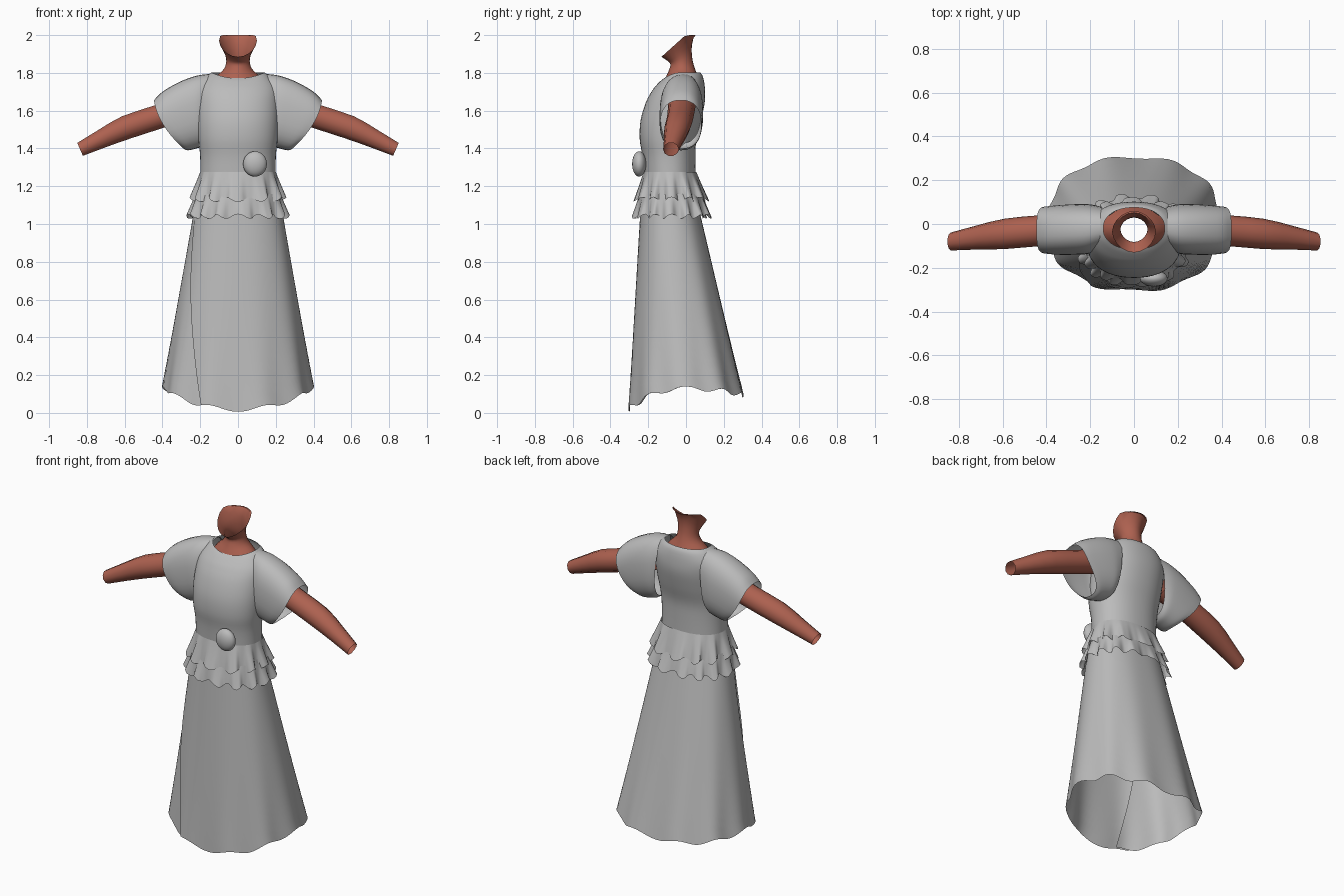
import bpy, bmesh, math
from math import sin, cos, pi, tau, tanh
from mathutils import Vector

if "Cube" in bpy.data.objects:
    bpy.data.objects.remove(bpy.data.objects["Cube"], do_unlink=True)


def material(name, rgb):
    m = bpy.data.materials.new(name)
    m.use_nodes = True
    m.diffuse_color = (*rgb, 1)
    m.node_tree.nodes["Principled BSDF"].inputs["Base Color"].default_value = (*rgb, 1)
    return m


cloth = material("grey cloth", (0.5, 0.5, 0.5))
skin = material("warm skin", (0.42, 0.12, 0.08))


def finish(bm, name, mat, angle=50):
    bmesh.ops.recalc_face_normals(bm, faces=bm.faces)
    mesh = bpy.data.meshes.new(name)
    bm.to_mesh(mesh)
    bm.free()
    mesh.materials.append(mat)
    obj = bpy.data.objects.new(name, mesh)
    bpy.context.collection.objects.link(obj)
    bpy.ops.object.select_all(action="DESELECT")
    obj.select_set(True)
    bpy.context.view_layer.objects.active = obj
    bpy.ops.object.shade_smooth_by_angle(angle=math.radians(angle))
    return obj


def loft(name, rings, mat, closed=True, angle=50):
    """Skin a list of point rings into an open tube or wrap."""
    bm = bmesh.new()
    rows = [[bm.verts.new(p) for p in ring] for ring in rings]
    n = len(rows[0])
    for a, b in zip(rows, rows[1:]):
        for i in range(n if closed else n - 1):
            j = (i + 1) % n
            bm.faces.new((a[i], a[j], b[j], b[i]))
    return finish(bm, name, mat, angle)


def smooth_keys(keys, steps):
    """Catmull-Rom interpolation of key tuples."""
    out = []
    for i in range(len(keys) - 1):
        p0, p1 = keys[max(i - 1, 0)], keys[i]
        p2, p3 = keys[i + 1], keys[min(i + 2, len(keys) - 1)]
        for s in range(steps):
            t = s / steps
            out.append([b + 0.5 * t * (c - a + t * (2 * a - 5 * b + 4 * c - d + t * (3 * (b - c) + d - a)))
                        for a, b, c, d in zip(p0, p1, p2, p3)])
    return out + [list(keys[-1])]


def rounded(a, p):
    """Unit superellipse point at angle a."""
    c, s = cos(a), sin(a)
    return (math.copysign(abs(c) ** (2 / p), c), math.copysign(abs(s) ** (2 / p), s))


def oval(a, hw, front, back, p=2, scale=1):
    c, s = rounded(a, p)
    return c * hw * scale, (front + back) / 2 + s * (back - front) / 2 * scale


def angles(n):
    return [tau * i / n for i in range(n)]


# Bodice: z, half width, front y, back y
bodice_keys = [(1.20, .20, -.22, .05), (1.35, .20, -.23, .05), (1.45, .21, -.245, .055),
               (1.55, .217, -.24, .08), (1.65, .217, -.21, .10), (1.72, .21, -.17, .10),
               (1.77, .17, -.135, .09), (1.79, .14, -.115, .075)]
rings = []
for z, hw, f, b in smooth_keys(bodice_keys, 4):
    lift = max(0, (z - 1.72) / .07)
    rings.append([(*oval(a, hw, f, b, 2.2), z + lift * (.012 - .03 * max(0, -sin(a)) ** 2))
                  for a in angles(48)])
loft("bodice", rings, cloth)

# Sleeves: top x, top z, bottom x, bottom z, front y, back y, outward bow
sleeve_keys = [(.14, 1.795, .17, 1.43, -.11, .08, 0), (.22, 1.785, .19, 1.41, -.135, .09, 0),
               (.31, 1.752, .22, 1.40, -.14, .09, .01), (.40, 1.70, .265, 1.39, -.14, .085, .02),
               (.445, 1.655, .29, 1.40, -.135, .08, .03)]
# Arms: centre x, y, z, radius
arm_keys = [(.22, -.02, 1.64, .07), (.42, -.03, 1.568, .067), (.59, -.045, 1.512, .066),
            (.72, -.062, 1.452, .052), (.836, -.08, 1.395, .039)]
for side, label in ((1, "left"), (-1, "right")):
    rings = []
    for tx, tz, bx, bz, f, b, bow in smooth_keys(sleeve_keys, 4):
        ring = []
        for a in angles(32):
            c, s = rounded(a, 2.4)
            h = (s + 1) / 2
            ring.append((side * (bx + (tx - bx) * h + bow * (1 - s * s)),
                         (f + b) / 2 + c * (b - f) / 2, bz + (tz - bz) * h))
        rings.append(ring)
    loft(label + "_sleeve", rings, cloth)

    rings = [[(side * (x + .4 * r * sin(a)), y + 1.05 * r * cos(a), z + .92 * r * sin(a))
              for a in angles(10)] for x, y, z, r in smooth_keys(arm_keys, 2)]
    loft(label + "_arm", rings, skin)

# Neck and open jaw: front z, back z, half width, front y, back y
neck_keys = [(1.74, 1.74, .15, -.125, .08), (1.775, 1.785, .118, -.108, .062),
             (1.81, 1.83, .075, -.092, .045), (1.845, 1.88, .062, -.082, .033),
             (1.865, 1.95, .072, -.10, .032), (1.885, 2.056, .10, -.13, .06)]
rings = []
for zf, zb, hw, f, b in smooth_keys(neck_keys, 3):
    ring = []
    for a in angles(20):
        x, y = oval(a, hw, f, b, 1.85)
        ring.append((x, y, min(2, zf + (zb - zf) * (y - f) / (b - f))))
    rings.append(ring)
loft("neck_and_jaw", rings, skin)

# Two ruffle tiers at the hips, pleats deepening towards the hem
def ruffle(name, top, bottom, waves, depth, phase):
    rings = []
    for k in range(7):
        t = k / 6
        z, hw, f, b = [p + (q - p) * t for p, q in zip(top, bottom)]
        ring = []
        for a in angles(waves * 12):
            w = tanh(1.8 * cos(waves * a + phase + .5 * sin(3 * a)))
            x, y = oval(a, hw, f, b, 2.3, 1 + depth * t * w)
            ring.append((x, y, z + .012 * t * cos(2 * a + waves * a)))
        rings.append(ring)
    return loft(name, rings, cloth)


ruffle("upper_ruffle", (1.275, .2, -.225, .055), (1.13, .24, -.265, .11), 12, .07, 0)
ruffle("lower_ruffle", (1.16, .225, -.245, .085), (1.04, .258, -.275, .127), 14, .06, 1)

# Wrap skirt: one open sheet whose ends overlap at the front right
rings = []
rows, columns = 20, 110
for k in range(rows + 1):
    t = k / rows
    start = math.radians(190 + 54 * t)
    ring = []
    for i in range(columns + 1):
        u = i / columns
        a = start + u * (tau + .22)
        s = sin(a)
        hem = .128 - .11 * max(-s, 0) ** 2 - .035 * max(s, 0) ** 2 + .012 * cos(10 * a)
        tuck = .055 * max(0, (u - .86) / .14) ** 2 * min(1, 2.5 * t)
        ripple = .022 * t ** 3 * cos(10 * a + .6)
        x, y = oval(a, .215 + .18 * t, -.235 - .07 * t, .045 + .26 * t, 2.3, 1 + ripple - tuck)
        ring.append((x, y, max(0, 1.18 + (hem - 1.18) * t)))
    rings.append(ring)
loft("wrap_skirt", rings, cloth, closed=False, angle=60)

# Round waist ornament
bm = bmesh.new()
bmesh.ops.create_uvsphere(bm, u_segments=24, v_segments=16, radius=1)
for v in bm.verts:
    v.co = Vector((.09 + .063 * v.co.x, -.248 + .037 * v.co.y, 1.318 + .067 * v.co.z))
finish(bm, "waist_ornament", cloth)
